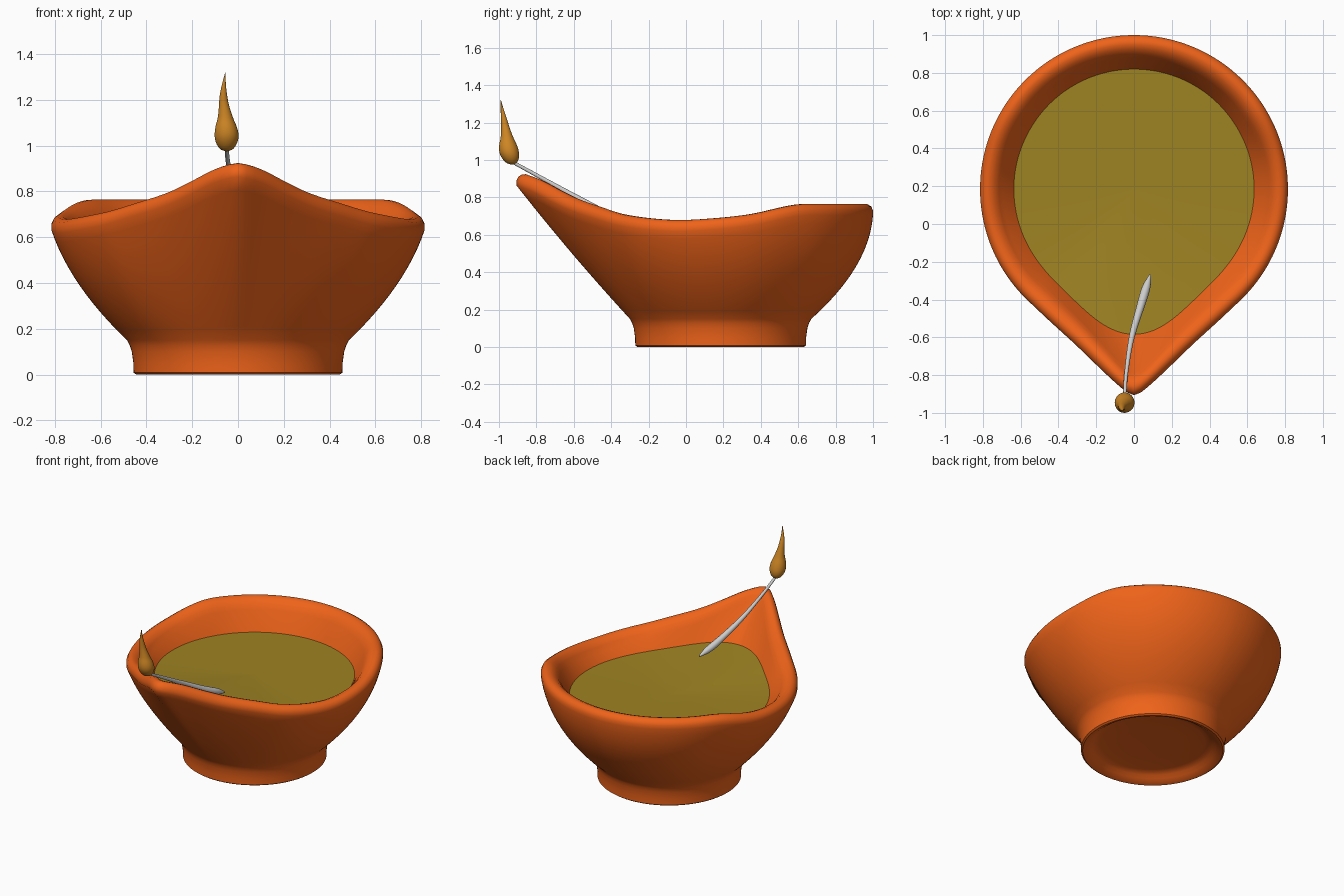
import bpy, math
from mathutils import Vector

if "Cube" in bpy.data.objects:
    bpy.data.objects.remove(bpy.data.objects["Cube"])

CY = 0.185          # centre of the bowl circle in y
SEG = 180


def spline(pts, x):
    """Smooth interpolation through (x, value) points."""
    x = min(max(x, pts[0][0]), pts[-1][0])

    def slope(i):
        a, b = pts[max(i - 1, 0)], pts[min(i + 1, len(pts) - 1)]
        return (b[1] - a[1]) / (b[0] - a[0])
    for i in range(len(pts) - 1):
        (x0, v0), (x1, v1) = pts[i], pts[i + 1]
        if x <= x1:
            h = x1 - x0
            t = (x - x0) / h
            return ((2*t**3 - 3*t*t + 1) * v0 + (t**3 - 2*t*t + t) * h * slope(i)
                    + (3*t*t - 2*t**3) * v1 + (t**3 - t*t) * h * slope(i + 1))


def material(name, rgb):
    m = bpy.data.materials.new(name)
    m.diffuse_color = (*rgb, 1)
    m.use_nodes = True
    m.node_tree.nodes["Principled BSDF"].inputs["Base Color"].default_value = m.diffuse_color
    return m


def loft(name, rings, mat=None):
    """Skin closed rings of points and cap both ends."""
    n = len(rings[0])
    verts = [p for r in rings for p in r]
    faces = [(a*n + i, a*n + (i+1) % n, (a+1)*n + (i+1) % n, (a+1)*n + i)
             for a in range(len(rings) - 1) for i in range(n)]
    faces.append(tuple(reversed(range(n))))
    faces.append(tuple(range(len(verts) - n, len(verts))))
    me = bpy.data.meshes.new(name)
    me.from_pydata(verts, [], faces)
    ob = bpy.data.objects.new(name, me)
    bpy.context.collection.objects.link(ob)
    if mat:
        me.materials.append(mat)
    bpy.ops.object.select_all(action='DESELECT')
    ob.select_set(True)
    bpy.context.view_layer.objects.active = ob
    bpy.ops.object.shade_smooth_by_angle(angle=math.radians(50))
    return ob


# angles from the spout (d = 0 points to -y)
ANG = [2 * math.pi * i / SEG for i in range(SEG)]
RIM_Z = [(-0.91, 0.925), (-0.83, 0.895), (-0.735, 0.845), (-0.63, 0.795), (-0.5, 0.75),
         (-0.35, 0.707), (-0.1, 0.68), (0.1, 0.685), (0.35, 0.71), (0.6, 0.76),
         (0.75, 0.765), (1.0, 0.765)]
BULGE = [(0, 0.02), (20, 0.055), (45, 0.105), (90, 0.13), (135, 0.19), (180, 0.22)]


def off(d):
    return math.degrees(min(d, 2 * math.pi - d))


def rim_r(d):
    """Circle joined to the spout tip by two nearly straight tangents."""
    a = off(d)
    r = 0.815 / math.cos(math.radians(max(0, 43.5 - math.hypot(a, 1.8))))
    return r - 0.004 * math.exp(-((a - 20) / 9) ** 2)


def rim_z(d):
    return spline(RIM_Z, CY - rim_r(d) * math.cos(d))


def oil_r(d):
    return 0.633 + 0.133 * math.exp(-(off(d) / 24) ** 2)


def oil_z(d):
    return 0.57 + 0.055 * math.exp(-(off(d) / 38) ** 2)


def ring(r, z):
    return [(r(d) * math.sin(d), CY - r(d) * math.cos(d), z(d)) for d in ANG]


# bowl: hollow underside, foot, flaring wall, rolled rim, inside wall
rings = [ring(lambda d, r=r: r, lambda d, z=z: z) for r, z in
         [(0.02, 0.06), (0.2, 0.059), (0.33, 0.056), (0.36, 0.05), (0.38, 0.039), (0.4, 0.023),
          (0.425, 0.006), (0.445, 0.0), (0.456, 0.008), (0.457, 0.05), (0.464, 0.1), (0.473, 0.128)]]
STEPS = 12
for s in range(STEPS + 1):
    k = s / STEPS
    rings.append(ring(
        lambda d: 0.485 + (rim_r(d) - 0.485) * (k + spline(BULGE, off(d)) * 4 * k * (1 - k)),
        lambda d: 0.15 + (rim_z(d) - 0.06 - 0.15) * k))
for inset, drop in [(0.0, 0.035), (0.01, 0.014), (0.03, 0.001), (0.05, 0.0),
                    (0.075, 0.01), (0.1, 0.034), (0.12, 0.065)]:
    rings.append(ring(lambda d: rim_r(d) - inset, lambda d: rim_z(d) - drop))
rings.append(ring(oil_r, lambda d: oil_z(d) - 0.004))
rings.append(ring(lambda d: 0.5, lambda d: 0.3))
rings.append(ring(lambda d: 0.3, lambda d: 0.15))
loft("clay_bowl", rings, material("terracotta", (0.86, 0.125, 0.01)))

# oil: thin pool that creeps up slightly into the spout
rings = [ring(lambda d: 0.55, lambda d: 0.5)]
for f in (1, 0.85, 0.7, 0.5, 0.3, 0.02):
    rings.append(ring(lambda d: (oil_r(d) + 0.003) * f,
                      lambda d: 0.57 + (oil_z(d) - 0.57) * f ** 1.3))
loft("oil", rings, material("oil", (0.34, 0.225, 0.016)))

# wick: tapered tube from the oil up over the spout
WX = [(0, 0.085), (0.2, 0.045), (0.5, -0.012), (0.8, -0.042), (1, -0.05)]
WY = [(0, -0.27), (1, -0.93)]
WZ = [(0, 0.642), (0.2, 0.697), (0.5, 0.807), (0.8, 0.918), (1, 0.99)]
WR = [(0, 0.005), (0.1, 0.022), (0.3, 0.02), (0.55, 0.014), (0.8, 0.01), (1, 0.009)]


def wick_at(t):
    return Vector((spline(WX, t), spline(WY, t), spline(WZ, t)))


rings = []
for i in range(29):
    t = i / 28
    tan = (wick_at(min(t + .02, 1)) - wick_at(max(t - .02, 0))).normalized()
    side = tan.cross(Vector((0, 0, 1))).normalized()
    up = side.cross(tan)
    rings.append([wick_at(t) + spline(WR, t) * (side * math.cos(a) + up * math.sin(a))
                  for a in [2 * math.pi * j / 16 for j in range(16)]])
loft("wick", rings)

# flame: teardrop that leans forward towards its tip
FR = [(0.975, 0.004), (0.982, 0.024), (1.0, 0.04), (1.025, 0.05), (1.05, 0.052), (1.08, 0.047),
      (1.12, 0.034), (1.17, 0.023), (1.22, 0.016), (1.27, 0.008), (1.32, 0.001)]
FX = [(0.97, -0.05), (1.05, -0.05), (1.12, -0.055), (1.2, -0.063), (1.26, -0.062), (1.32, -0.055)]
FY = [(0.97, -0.93), (1.05, -0.947), (1.12, -0.957), (1.2, -0.97), (1.26, -0.981), (1.32, -0.99)]
rings = []
for i in range(41):
    z = 0.975 + 0.345 * (i / 40) ** 1.3
    r = spline(FR, z)
    rings.append([(spline(FX, z) + r * math.cos(a), spline(FY, z) + r * math.sin(a), z)
                  for a in [2 * math.pi * j / 32 for j in range(32)]])
loft("flame", rings, material("flame", (0.62, 0.24, 0.018)))
